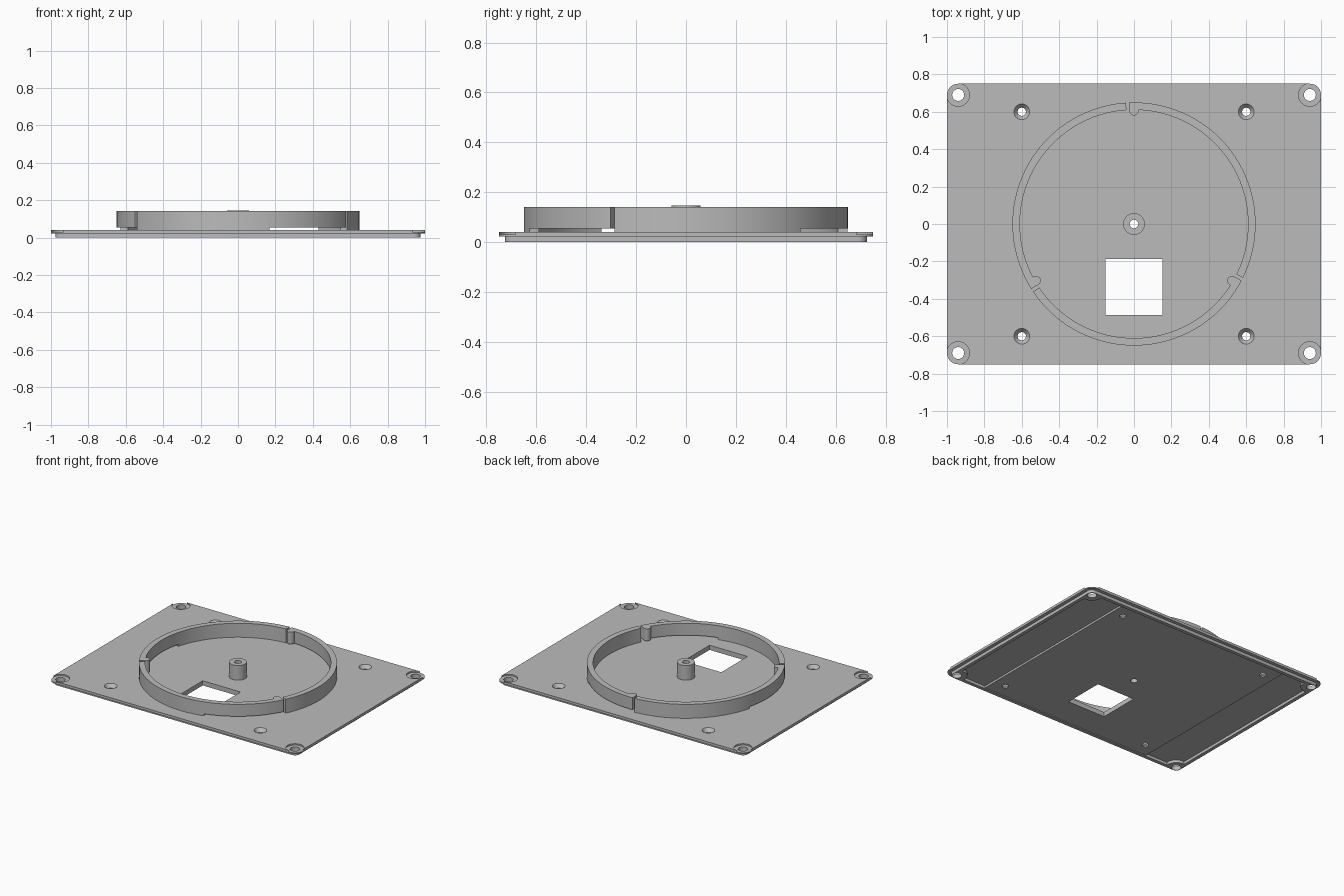
import bpy, bmesh
from math import sin, cos, radians, pi

if "Cube" in bpy.data.objects:
    bpy.data.objects.remove(bpy.data.objects["Cube"])

grey = bpy.data.materials.new("plain grey")
grey.diffuse_color = (0.5, 0.5, 0.5, 1)
grey.use_nodes = True
grey.node_tree.nodes["Principled BSDF"].inputs["Base Color"].default_value = grey.diffuse_color


def prism(name, pts, z0, z1, top_scale=1.0, at=(0, 0)):
    """Extrude a 2D outline between two heights, optionally flaring the top."""
    bm = bmesh.new()
    low = [bm.verts.new((at[0] + x, at[1] + y, z0)) for x, y in pts]
    high = [bm.verts.new((at[0] + x * top_scale, at[1] + y * top_scale, z1)) for x, y in pts]
    bm.faces.new(low[::-1])
    bm.faces.new(high)
    n = len(pts)
    for i in range(n):
        j = (i + 1) % n
        bm.faces.new((low[i], low[j], high[j], high[i]))
    bmesh.ops.recalc_face_normals(bm, faces=bm.faces)
    me = bpy.data.meshes.new(name)
    bm.to_mesh(me)
    bm.free()
    me.materials.append(grey)
    ob = bpy.data.objects.new(name, me)
    bpy.context.collection.objects.link(ob)
    return ob


def arc(r, a0, a1, n, c=(0, 0)):
    return [(c[0] + r * cos(radians(a0 + (a1 - a0) * i / n)),
             c[1] + r * sin(radians(a0 + (a1 - a0) * i / n))) for i in range(n + 1)]


def circle(r, n=32):
    return arc(r, 0, 360, n)[:-1]


def box(x0, x1, y0, y1):
    return [(x0, y0), (x1, y0), (x1, y1), (x0, y1)]


def rounded(hx, hy, r):
    pts = []
    for sx, sy, a in ((1, 1, 0), (-1, 1, 90), (-1, -1, 180), (1, -1, 270)):
        pts += arc(r, a, a + 90, 10, (sx * (hx - r), sy * (hy - r)))
    return pts


def combine(ob, other, op='DIFFERENCE'):
    """Apply a boolean and remove the helper."""
    mod = ob.modifiers.new("cut", 'BOOLEAN')
    mod.operation, mod.object, mod.solver = op, other, 'EXACT'
    bpy.context.view_layer.objects.active = ob
    bpy.ops.object.modifier_apply(modifier=mod.name)
    bpy.data.objects.remove(other, do_unlink=True)


# Base plate with a narrower lip underneath
plate = prism("base_plate", rounded(1, 0.75, 0.06), 0.022, 0.04)
combine(plate, prism("lip", rounded(0.975, 0.725, 0.035), 0, 0.03), 'UNION')

# Shallow middle recess and deeper side pockets on the underside
combine(plate, prism("middle_recess", box(-0.7, 0.7, -0.7, 0.7), -0.02, 0.006))
curve = arc(0.07, 188.2, 81.8, 10, (0.94, -0.69))
side = [(0.69, -0.7)] + curve + [(x, -y) for x, y in curve[::-1]] + [(0.69, 0.7)]
for s in (1, -1):
    combine(plate, prism("side_pocket", [(s * x, y) for x, y in side], -0.02, 0.02))

# Corner counterbores and screw holes, then countersunk inner holes
for sx in (1, -1):
    for sy in (1, -1):
        corner = (sx * 0.94, sy * 0.69)
        combine(plate, prism("counterbore", circle(0.0605, 40), 0.03, 0.06, at=corner))
        combine(plate, prism("screw_hole", circle(0.032), -0.02, 0.06, at=corner))
        inner = (sx * 0.6, sy * 0.6)
        combine(plate, prism("inner_hole", circle(0.022), -0.02, 0.06, at=inner))
        combine(plate, prism("countersink", circle(0.022), 0.015, 0.041, 1.95, at=inner))

# Window
combine(plate, prism("window", box(-0.152, 0.152, -0.487, -0.187), -0.02, 0.06))

# Centre post, drilled through together with the plate
post = prism("centre_post", circle(0.058, 40), 0.038, 0.146)
for ob in (post, plate):
    combine(ob, prism("post_hole", circle(0.023, 24), -0.02, 0.2))

# Three spring arcs: fixed at one end, undercut with an inward bump at the other
outline = (arc(0.65, -26.2, 92.3, 60) + arc(0.025, 180, 360, 12, (0, 0.605))
           + arc(0.61, 87.65, -26.2, 60))
under = arc(0.7, 45, 100, 12) + arc(0.5, 100, 45, 12)
arcs = []
for k in range(3):
    c, s = cos(k * 2 * pi / 3), sin(k * 2 * pi / 3)
    turn = lambda pts: [(x * c - y * s, x * s + y * c) for x, y in pts]
    ring = prism("spring_arc_%d" % (k + 1), turn(outline), 0.038, 0.141)
    combine(ring, prism("undercut", turn(under), 0.02, 0.054))
    arcs.append(ring)

# Smooth curved walls, keep edges sharp
bpy.ops.object.select_all(action='DESELECT')
for ob in [plate, post] + arcs:
    ob.select_set(True)
bpy.context.view_layer.objects.active = plate
bpy.ops.object.shade_smooth_by_angle(angle=radians(30))
